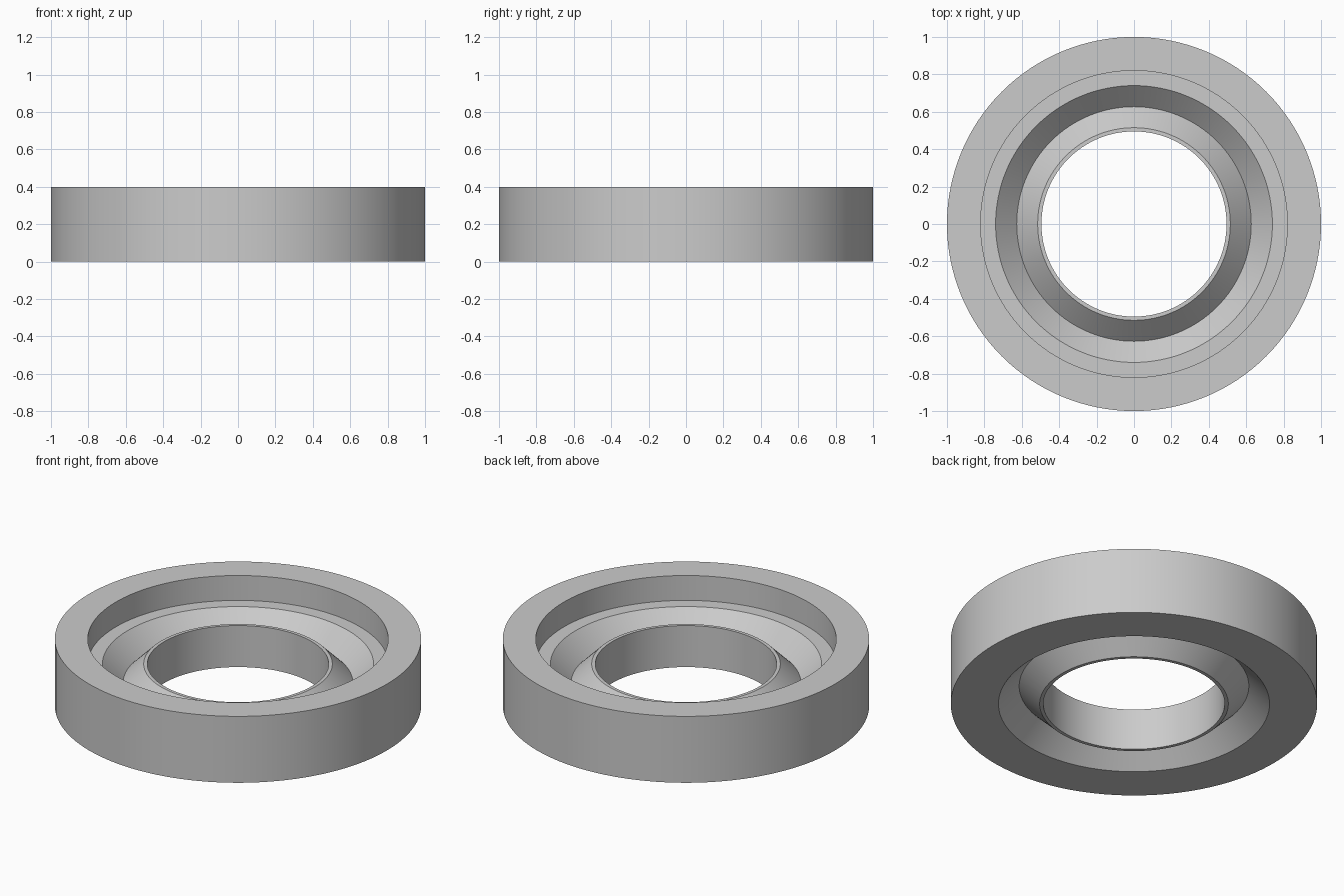
import bpy
import bmesh
import math

cube = bpy.data.objects.get("Cube")
if cube:
    bpy.data.objects.remove(cube, do_unlink=True)

# Plain grey metal
grey = bpy.data.materials.new("grey metal")
grey.use_nodes = True
colour = (0.6, 0.6, 0.6, 1)
grey.diffuse_color = colour
grey.node_tree.nodes["Principled BSDF"].inputs["Base Color"].default_value = colour

SEGMENTS = 128
HEIGHT, LEDGE = 0.4, 0.25
BORE, LIP, VALLEY, GROOVE, RECESS, RIM = 0.495, 0.515, 0.627, 0.74, 0.82, 1.0
DEPTH = VALLEY - LIP  # grooves slope at 45 degrees

# Half cross-section as (radius, height): rim, recess, V grooves above and below, bore
profile = [
    (RIM, 0), (RIM, HEIGHT), (RECESS, HEIGHT), (RECESS, LEDGE),
    (GROOVE, LEDGE), (VALLEY, LEDGE - DEPTH), (LIP, LEDGE), (BORE, LEDGE),
    (BORE, 0), (LIP, 0), (VALLEY, DEPTH), (GROOVE, 0),
]

# Revolve the section around the vertical axis
bm = bmesh.new()
verts = [bm.verts.new((r, 0, z)) for r, z in profile]
edges = [bm.edges.new((v, verts[(i + 1) % len(verts)])) for i, v in enumerate(verts)]
bmesh.ops.spin(bm, geom=verts + edges, cent=(0, 0, 0), axis=(0, 0, 1),
               angle=math.tau, steps=SEGMENTS, use_merge=False)
bmesh.ops.remove_doubles(bm, verts=bm.verts, dist=0.0001)
bmesh.ops.recalc_face_normals(bm, faces=bm.faces)

mesh = bpy.data.meshes.new("grooved_ring")
bm.to_mesh(mesh)
bm.free()
mesh.materials.append(grey)
ring = bpy.data.objects.new("grooved_ring", mesh)
bpy.context.collection.objects.link(ring)

# Smooth round walls with crisp edges
bpy.ops.object.select_all(action='DESELECT')
ring.select_set(True)
bpy.context.view_layer.objects.active = ring
bpy.ops.object.shade_smooth_by_angle(angle=math.radians(30))
